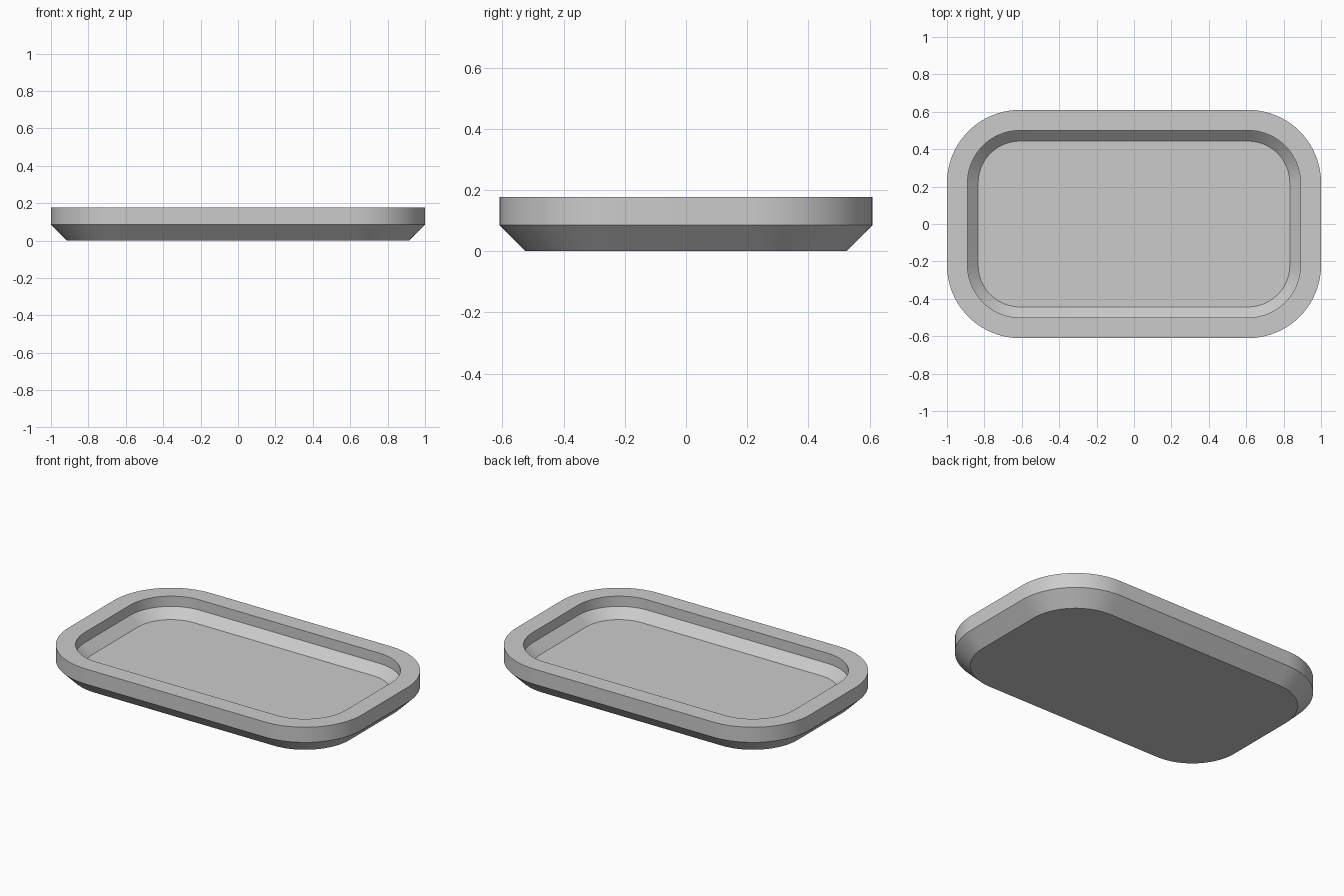
import bpy, bmesh, math

if "Cube" in bpy.data.objects:
    bpy.data.objects.remove(bpy.data.objects["Cube"])

# Tray plan: concentric rounded rectangles about fixed corner centres
CX, CY, R = 0.61, 0.22, 0.39
SEG = 20

# Cross-section: (inset from the outer edge, height), from underside to floor
PROFILE = [(0.085, 0.0), (0.0, 0.085), (0.0, 0.178),
           (0.11, 0.178), (0.11, 0.115), (0.167, 0.06)]


def rounded_ring(bm, inset, z):
    ring = []
    for i, (sx, sy) in enumerate([(1, 1), (-1, 1), (-1, -1), (1, -1)]):
        for k in range(SEG + 1):
            a = (i + k / SEG) * math.pi / 2
            ring.append(bm.verts.new((sx * CX + (R - inset) * math.cos(a),
                                      sy * CY + (R - inset) * math.sin(a), z)))
    return ring


bm = bmesh.new()
rings = [rounded_ring(bm, inset, z) for inset, z in PROFILE]

# Walls, rim and chamfers
for low, high in zip(rings, rings[1:]):
    n = len(low)
    for i in range(n):
        j = (i + 1) % n
        bm.faces.new((low[i], low[j], high[j], high[i]))

# Underside and tray floor
bm.faces.new(rings[0][::-1])
bm.faces.new(rings[-1])
bmesh.ops.recalc_face_normals(bm, faces=bm.faces)

mesh = bpy.data.meshes.new("tray")
bm.to_mesh(mesh)
bm.free()
tray = bpy.data.objects.new("tray", mesh)
bpy.context.collection.objects.link(tray)

# Plain grey finish
grey = bpy.data.materials.new("light grey")
grey.diffuse_color = (0.6, 0.6, 0.6, 1)
grey.use_nodes = True
grey.node_tree.nodes["Principled BSDF"].inputs["Base Color"].default_value = grey.diffuse_color
mesh.materials.append(grey)

# Smooth corners, crisp rim and chamfer edges
bpy.context.view_layer.objects.active = tray
tray.select_set(True)
bpy.ops.object.shade_smooth_by_angle(angle=math.radians(30))
